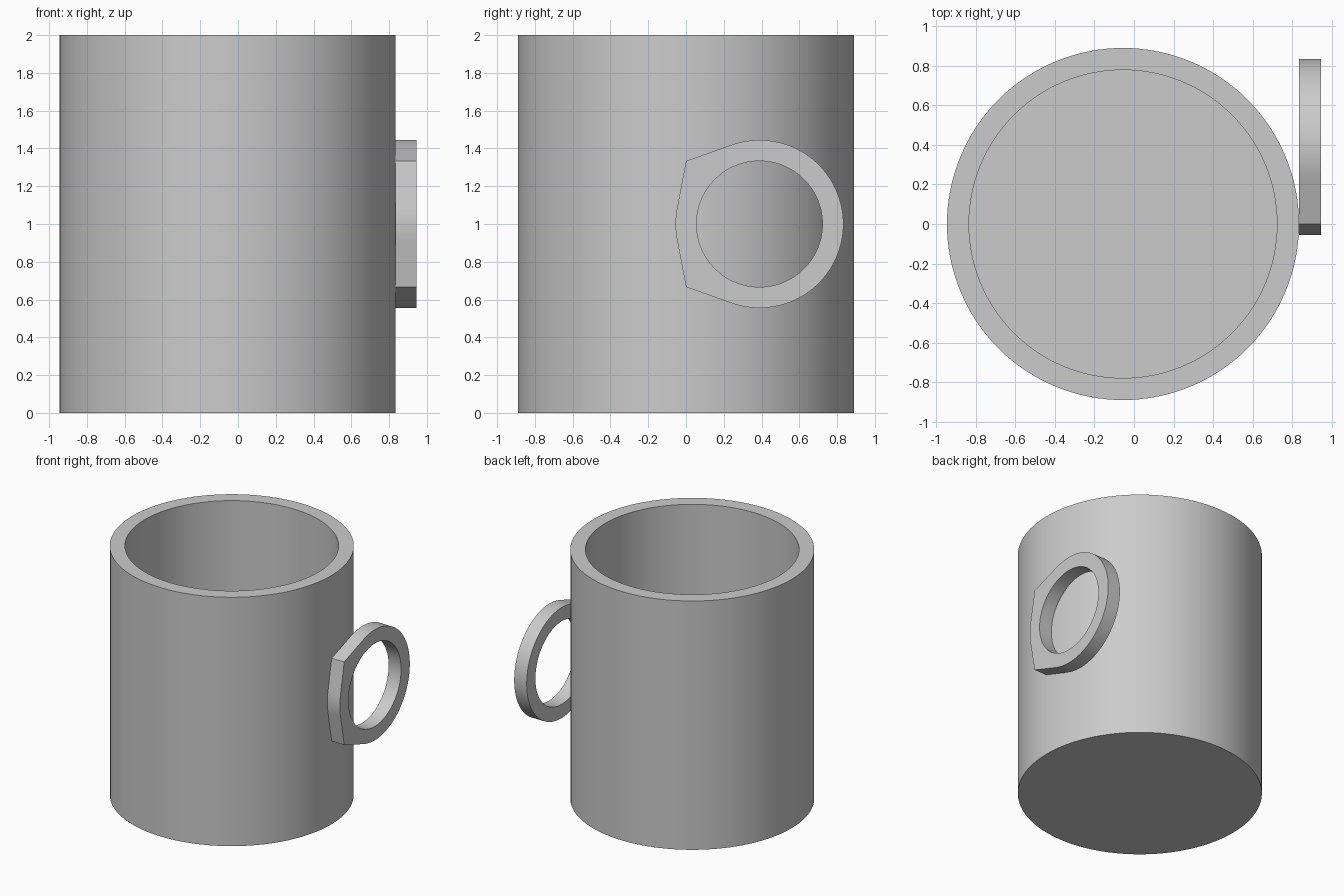
import bpy, bmesh, math

cube = bpy.data.objects.get("Cube")
if cube:
    bpy.data.objects.remove(cube, do_unlink=True)

UNIT = 1 / 9          # wall thickness, the module for all sizes
SIDES = 128

grey = bpy.data.materials.new("light grey")
grey.use_nodes = True
grey.diffuse_color = (0.6, 0.6, 0.6, 1)
grey.node_tree.nodes["Principled BSDF"].inputs["Base Color"].default_value = (0.6, 0.6, 0.6, 1)


def finish(bm, name, location):
    """Turn a bmesh into a named, smooth-shaded object."""
    bmesh.ops.recalc_face_normals(bm, faces=bm.faces)
    mesh = bpy.data.meshes.new(name)
    bm.to_mesh(mesh)
    bm.free()
    mesh.materials.append(grey)
    obj = bpy.data.objects.new(name, mesh)
    bpy.context.collection.objects.link(obj)
    obj.location = location
    bpy.ops.object.select_all(action='DESELECT')
    obj.select_set(True)
    bpy.context.view_layer.objects.active = obj
    bpy.ops.object.shade_smooth_by_angle(angle=math.radians(25))


def bridge(bm, a, b):
    """Join two closed rings of vertices with quads."""
    for i in range(len(a)):
        j = (i + 1) % len(a)
        bm.faces.new((a[i], a[j], b[j], b[i]))


# Cup: rings up the outer wall, over the rim and down to the inner floor
bm = bmesh.new()
angles = [2 * math.pi * i / SIDES for i in range(SIDES)]
rings = [[bm.verts.new((r * UNIT * math.cos(a), r * UNIT * math.sin(a), z * UNIT)) for a in angles]
         for r, z in ((8, 0), (8, 18), (7, 18), (7, 1))]
for lower, upper in zip(rings, rings[1:]):
    bridge(bm, lower, upper)
bm.faces.new(rings[0])
bm.faces.new(rings[-1])
finish(bm, "cup", (-UNIT / 2, 0, 0))

# Handle: flat ring whose outline runs by tangents out to two corners
outer, inner = 4 * UNIT, 3 * UNIT
corner_y, corner_z = -3.5 * UNIT, 3 * UNIT
reach = math.hypot(corner_y, corner_z)
middle = math.atan2(corner_z, corner_y)
spread = math.acos(outer / reach)


def outline(a):
    """Radius of the handle's outer edge at an angle from its centre."""
    a = abs(math.remainder(a, 2 * math.pi))
    if abs(a - middle) >= spread:
        return outer
    tangent = middle + math.copysign(spread, a - middle)
    return outer / math.cos(a - tangent)


bm = bmesh.new()
handle_angles = sorted(angles + [middle, 2 * math.pi - middle])
loops = []
for x, edge in ((0, outline), (UNIT, outline), (UNIT, lambda a: inner), (0, lambda a: inner)):
    loops.append([bm.verts.new((x, edge(a) * math.cos(a), edge(a) * math.sin(a)))
                  for a in handle_angles])
for i in range(4):
    bridge(bm, loops[i], loops[(i + 1) % 4])
finish(bm, "handle", (7.5 * UNIT, 3.5 * UNIT, 9 * UNIT))
